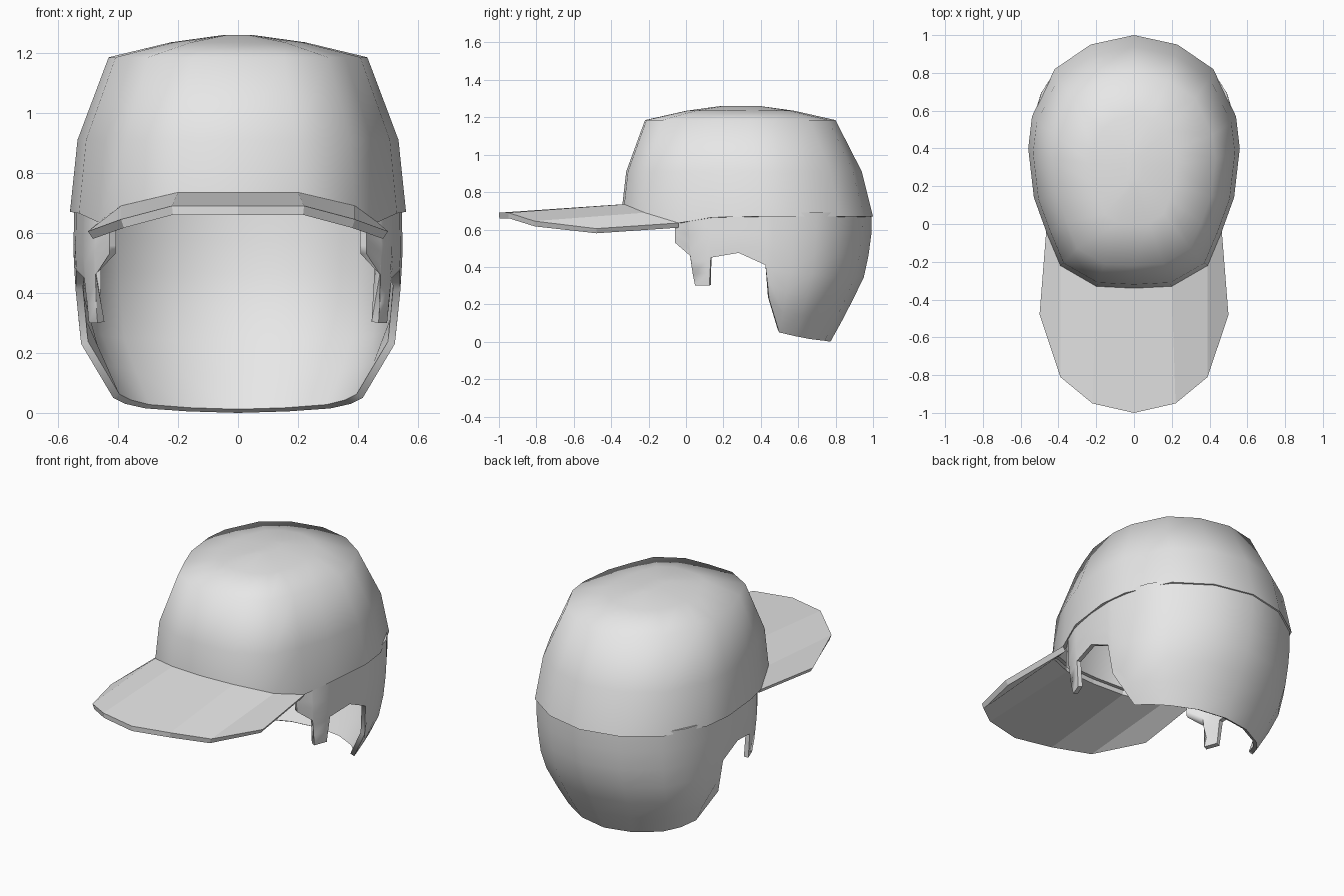
import bpy
import math
from mathutils import Vector

if "Cube" in bpy.data.objects:
    bpy.data.objects.remove(bpy.data.objects["Cube"], do_unlink=True)

grey = bpy.data.materials.new("light grey")
grey.use_nodes = True
grey.diffuse_color = (0.8, 0.8, 0.8, 1)
grey.node_tree.nodes["Principled BSDF"].inputs["Base Color"].default_value = (0.8, 0.8, 0.8, 1)


def interp(table, z):
    """Linear lookup in a table of (height, value) pairs, heights rising."""
    for (z0, a), (z1, b) in zip(table, table[1:]):
        if z <= z1:
            return a + (b - a) * max(0, z - z0) / (z1 - z0)
    return table[-1][1]


def loft(name, rows, thickness, closed=False, top=False, smooth=True):
    """Skin rows of points into a shell that is thickened inward."""
    n = len(rows[0])
    verts = [p for row in rows for p in row]
    faces = []
    for r in range(len(rows) - 1):
        for i in range(n if closed else n - 1):
            j = (i + 1) % n
            faces.append((r * n + i, r * n + j, (r + 1) * n + j, (r + 1) * n + i))
    if top:
        faces.append([(len(rows) - 1) * n + i for i in range(n)])
    mesh = bpy.data.meshes.new(name)
    mesh.from_pydata(verts, [], faces)
    mesh.materials.append(grey)
    obj = bpy.data.objects.new(name, mesh)
    bpy.context.collection.objects.link(obj)
    bpy.ops.object.select_all(action='DESELECT')
    obj.select_set(True)
    bpy.context.view_layer.objects.active = obj
    mod = obj.modifiers.new("thickness", 'SOLIDIFY')
    mod.thickness = thickness
    mod.offset = -1
    bpy.ops.object.modifier_apply(modifier=mod.name)
    if smooth:
        bpy.ops.object.shade_smooth_by_angle(angle=math.radians(65))
    return obj


def flip(points):
    return [Vector((-p[0], p[1], p[2])) for p in reversed(points)]


# Cap dome: half of the rim, front to back, then scaled rings up to the crown
MID = 0.33
half = [Vector(p) for p in (
    (0, -0.34, 0.735), (0.2, -0.33, 0.735), (0.39, -0.22, 0.69),
    (0.465, -0.04, 0.635), (0.53, 0.14, 0.665), (0.56, 0.4, 0.67),
    (0.54, 0.57, 0.67), (0.42, 0.82, 0.67), (0.23, 0.95, 0.67), (0, 1, 0.67))]
rim = half + flip(half[1:-1])
rings = [rim]
for sx, sy, cy, z in ((0.955, 0.94, 0.31, 0.91), (0.77, 0.76, 0.29, 1.185),
                      (0.4, 0.43, 0.29, 1.235), (0.08, 0.16, 0.29, 1.26)):
    rings.append([Vector((p.x * sx, cy + (p.y - MID) * sy, z)) for p in rim])
loft("cap_dome", rings, 0.025, closed=True, top=True)

# Brim: from the front of the rim out to an arched, faceted edge
front = [Vector(p) for p in ((0, -1, 0.69), (0.22, -0.95, 0.69),
                             (0.39, -0.81, 0.645), (0.5, -0.48, 0.605))]
back = half[:4]
loft("cap_brim", [flip(front[1:]) + front, flip(back[1:]) + back], 0.03, smooth=False)

# Hair: wall columns around sides and back, each with its own lower end
side_scale = ((0, 0.72), (0.05, 0.77), (0.22, 0.94), (0.35, 0.965), (0.53, 0.985), (0.69, 0.98))
back_scale = ((0, 0.66), (0.17, 0.8), (0.35, 0.93), (0.53, 0.985), (0.69, 0.99))
columns = [(0.435, -0.065, 0.53), (0.485, 0.01, 0.46), (0.49, 0.015, 0.3),
           (0.52, 0.1, 0.3), (0.525, 0.125, 0.45), (0.55, 0.28, 0.475),
           (0.557, 0.43, 0.41), (0.555, 0.465, 0.23), (0.54, 0.57, 0.05),
           (0.5, 0.7, 0.03), (0.42, 0.82, 0.015), (0.23, 0.95, 0.005), (0, 1, 0)]
STEPS = 6
rows = []
for s in range(STEPS + 1):
    row = []
    for x, y, low in columns:
        z = low + (0.69 - low) * s / STEPS
        row.append(Vector((x * interp(side_scale, z),
                           MID + (y - MID) * interp(back_scale, z), z)))
    rows.append(row + flip(row[:-1]))
loft("hair", rows, 0.025)
